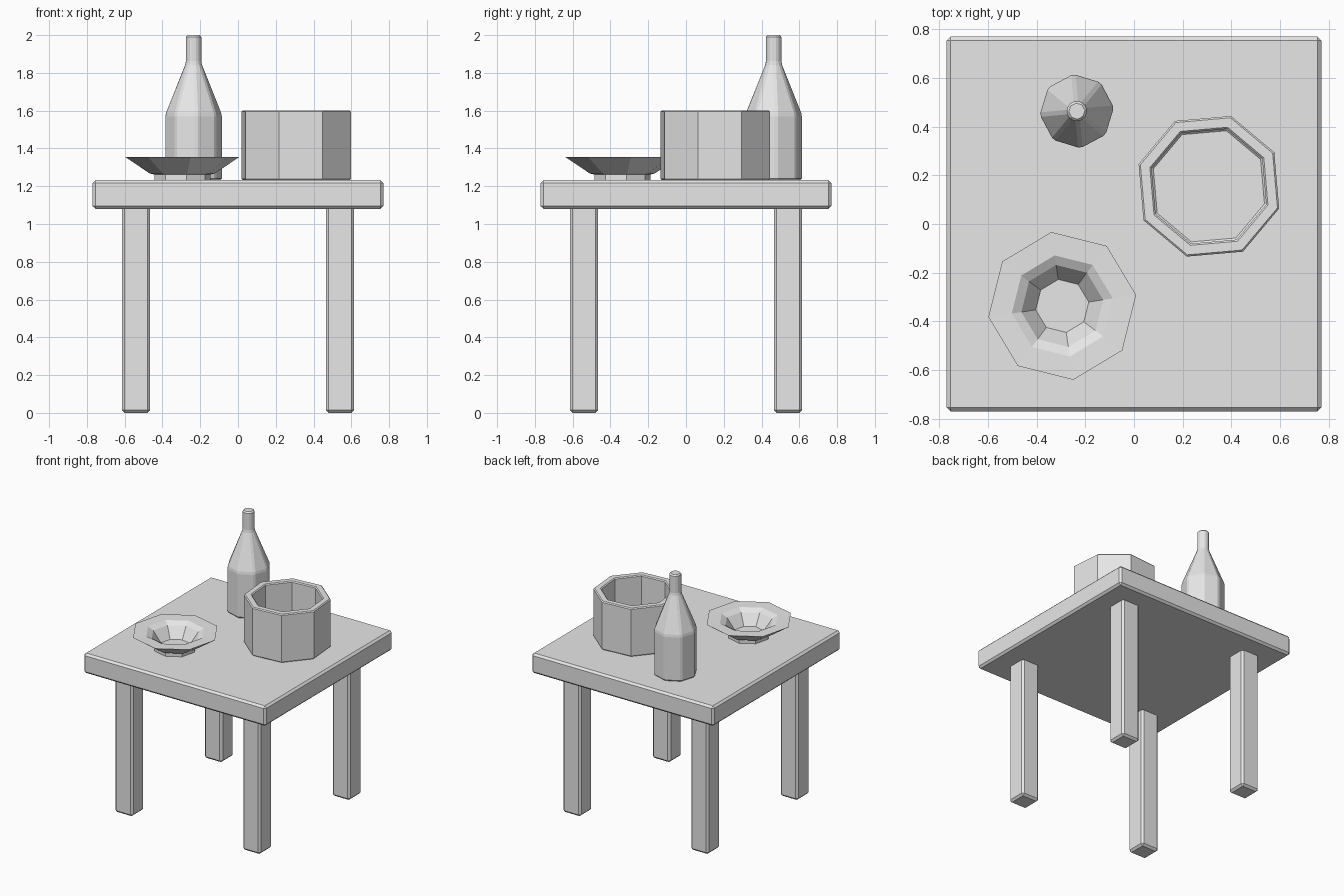
import bpy
import bmesh
from math import cos, sin, pi, radians

old = bpy.data.objects.get("Cube")
if old:
    bpy.data.objects.remove(old, do_unlink=True)

GREY = (0.8, 0.8, 0.8, 1.0)
grey = bpy.data.materials.new("plain grey")
grey.use_nodes = True
grey.diffuse_color = GREY
grey.node_tree.nodes["Principled BSDF"].inputs["Base Color"].default_value = GREY


def finish(name, bm, location, bevel, limit):
    """Turn a bmesh into a named, coloured object with chamfered edges."""
    bmesh.ops.recalc_face_normals(bm, faces=bm.faces)
    mesh = bpy.data.meshes.new(name)
    bm.to_mesh(mesh)
    bm.free()
    mesh.materials.append(grey)
    obj = bpy.data.objects.new(name, mesh)
    obj.location = location
    bpy.context.collection.objects.link(obj)
    if bevel:
        mod = obj.modifiers.new("chamfer", 'BEVEL')
        mod.width = bevel
        mod.segments = 1
        mod.limit_method = 'ANGLE'
        mod.angle_limit = radians(limit)
    return obj


def box(name, size, location):
    bm = bmesh.new()
    bmesh.ops.create_cube(bm, size=1)
    bmesh.ops.scale(bm, vec=size, verts=bm.verts)
    return finish(name, bm, location, 0.015, 30)


def lathe(name, profile, location, turn, bevel=0, limit=30, sides=8):
    """Closed faceted solid from (radius, height) pairs, capped at both ends."""
    bm = bmesh.new()
    rings = []
    for r, z in profile:
        angles = [radians(turn) + 2 * pi * i / sides for i in range(sides)]
        rings.append([bm.verts.new((r * cos(a), r * sin(a), z)) for a in angles])
    for low, high in zip(rings, rings[1:]):
        for i in range(sides):
            j = (i + 1) % sides
            bm.faces.new((low[i], low[j], high[j], high[i]))
    bm.faces.new(rings[0])
    bm.faces.new(rings[-1])
    return finish(name, bm, location, bevel, limit)


# Table
TOP = 1.232
box("table_top", (1.54, 1.54, 0.152), (0, 0, TOP - 0.076))
for side, x in (("left", 0.54), ("right", -0.54)):
    for end, y in (("front", -0.54), ("back", 0.54)):
        box(f"{end}_{side}_leg", (0.15, 0.15, 1.1), (x, y, 0.55))

# Bottle with a tapered shoulder and narrow neck
lathe("bottle", [(0.153, 0), (0.153, 0.348), (0.044, 0.62), (0.044, 0.768)],
      (-0.235, 0.464, TOP), 5.5, 0.01, 15)

# Open thick-walled pot
lathe("pot", [(0.303, 0), (0.303, 0.37), (0.247, 0.37), (0.247, 0.04)],
      (0.308, 0.155, TOP), 27.5, 0.007, 60)

# Wide-rimmed dish on a short foot
lathe("dish", [(0.15, 0), (0.15, 0.03), (0.175, 0.036), (0.307, 0.124),
               (0.21, 0.122), (0.17, 0.1), (0.11, 0.018)],
      (-0.295, -0.337, TOP), 8.5)
